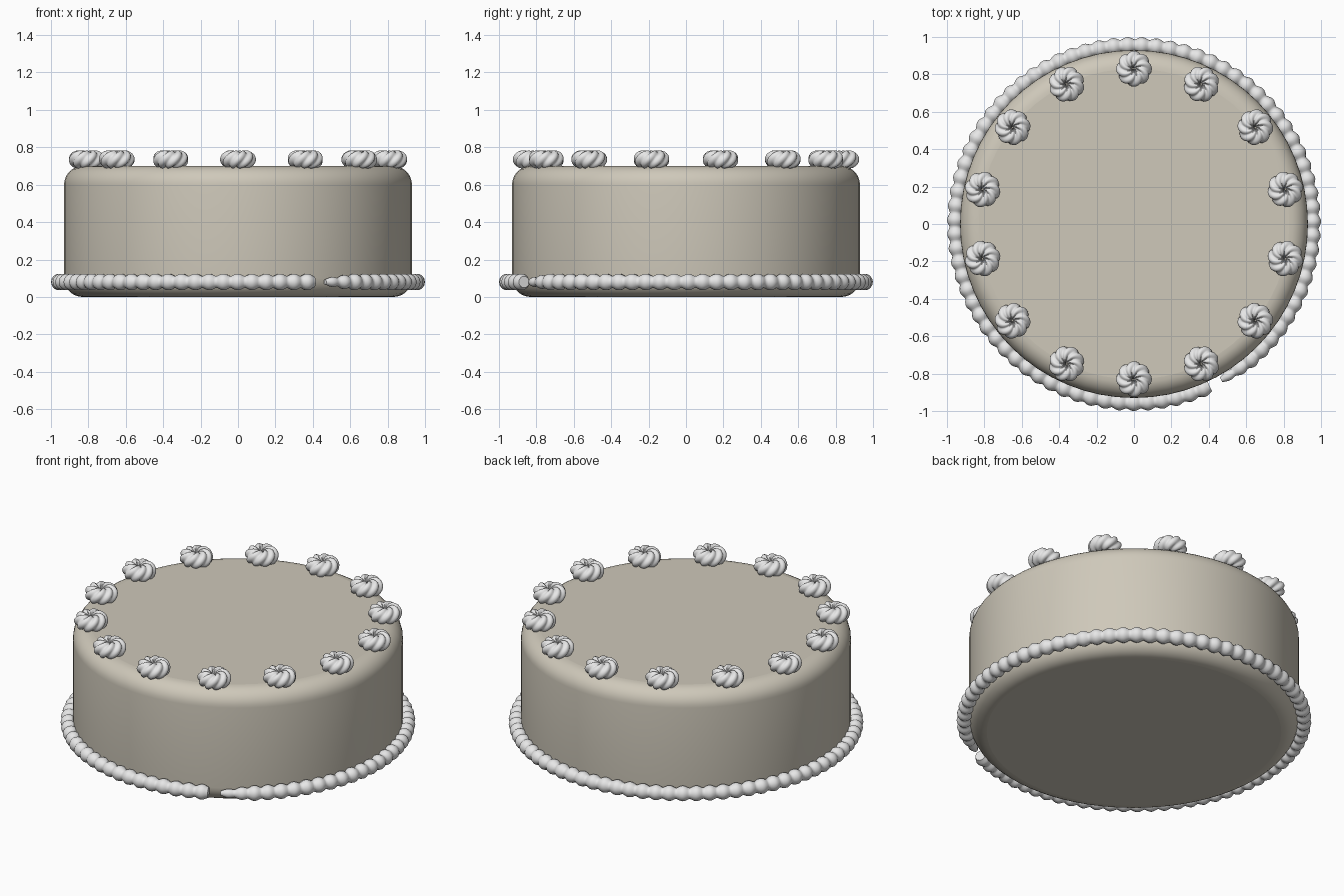
import bpy, bmesh, math
from math import sin, cos, pi, radians

if "Cube" in bpy.data.objects:
    bpy.data.objects.remove(bpy.data.objects["Cube"])


def material(name, rgb):
    m = bpy.data.materials.new(name)
    m.diffuse_color = (*rgb, 1)
    m.use_nodes = True
    m.node_tree.nodes["Principled BSDF"].inputs["Base Color"].default_value = m.diffuse_color
    return m


SPONGE = material("cream_fondant", (0.62, 0.58, 0.49))
ICING = material("white_icing", (0.80, 0.80, 0.80))


def make_object(name, bm, mat):
    bmesh.ops.recalc_face_normals(bm, faces=bm.faces)
    for f in bm.faces:
        f.smooth = len(f.verts) <= 4
    me = bpy.data.meshes.new(name)
    bm.to_mesh(me)
    bm.free()
    me.materials.append(mat)
    ob = bpy.data.objects.new(name, me)
    bpy.context.collection.objects.link(ob)
    return ob


def skin(bm, rings, closed, caps):
    """Join rings of points with quads."""
    loops = [[bm.verts.new(p) for p in ring] for ring in rings]
    n = len(loops[0])
    pairs = list(zip(loops, loops[1:]))
    if closed:
        pairs.append((loops[-1], loops[0]))
    for a, b in pairs:
        for i in range(n):
            j = (i + 1) % n
            bm.faces.new((a[i], a[j], b[j], b[i]))
    if caps:
        bm.faces.new(loops[0])
        bm.faces.new(loops[-1])


# cake body: lathed profile with rounded rims
R, H, B, SEG = 0.93, 0.70, 0.10, 64
profile = [(R - B + B * sin(a), B - B * cos(a)) for a in [pi / 2 * i / 8 for i in range(9)]]
profile += [(R - B + B * cos(a), H - B + B * sin(a)) for a in [pi / 2 * i / 8 for i in range(9)]]
bm = bmesh.new()
skin(bm, [[(r * cos(2 * pi * i / SEG), r * sin(2 * pi * i / SEG), z) for i in range(SEG)]
          for r, z in profile], False, True)
make_object("cake_body", bm, SPONGE)

# piped border: beaded tube around the base with a small gap at the front right
BEADS, STEPS, SIDES = 78, 8, 14
start, end = radians(-60.8), radians(295.0)
rings = []
for k in range(BEADS * STEPS + 1):
    t = k / STEPS
    a = start + (end - start) * t / BEADS
    r = 0.031 + 0.014 * abs(sin(pi * t)) ** 1.3
    r *= min(1, 0.45 + 0.25 * t)          # tapered starting tip
    rings.append([((0.955 + r * cos(p)) * cos(a), (0.955 + r * cos(p)) * sin(a), 0.08 + r * sin(p))
                  for p in [2 * pi * s / SIDES for s in range(SIDES)]])
bm = bmesh.new()
skin(bm, rings, False, True)
make_object("piped_border", bm, ICING)

# rosettes: swirled, lobed rings of icing
LOBES, TWIST, U, V = 8, 3, 80, 24
rings = []
for i in range(U):
    a = 2 * pi * i / U
    ring = []
    for j in range(V):
        p = 2 * pi * j / V
        r = 0.034 + 0.014 * abs(cos((LOBES * a - TWIST * p) / 2))
        d = 0.048 + r * cos(p)
        ring.append((d * cos(a), d * sin(a), r * sin(p)))
    rings.append(ring)
bm = bmesh.new()
skin(bm, rings, True, False)
first = make_object("rosette_1", bm, ICING)

# fourteen rosettes around the top rim
COUNT = 14
for k in range(COUNT):
    ob = first if k == 0 else bpy.data.objects.new(f"rosette_{k + 1}", first.data)
    if k:
        bpy.context.collection.objects.link(ob)
    a = pi / 2 + 2 * pi * k / COUNT
    ob.location = (0.83 * cos(a), 0.83 * sin(a), 0.735)
    ob.rotation_euler = (0, 0, a)
